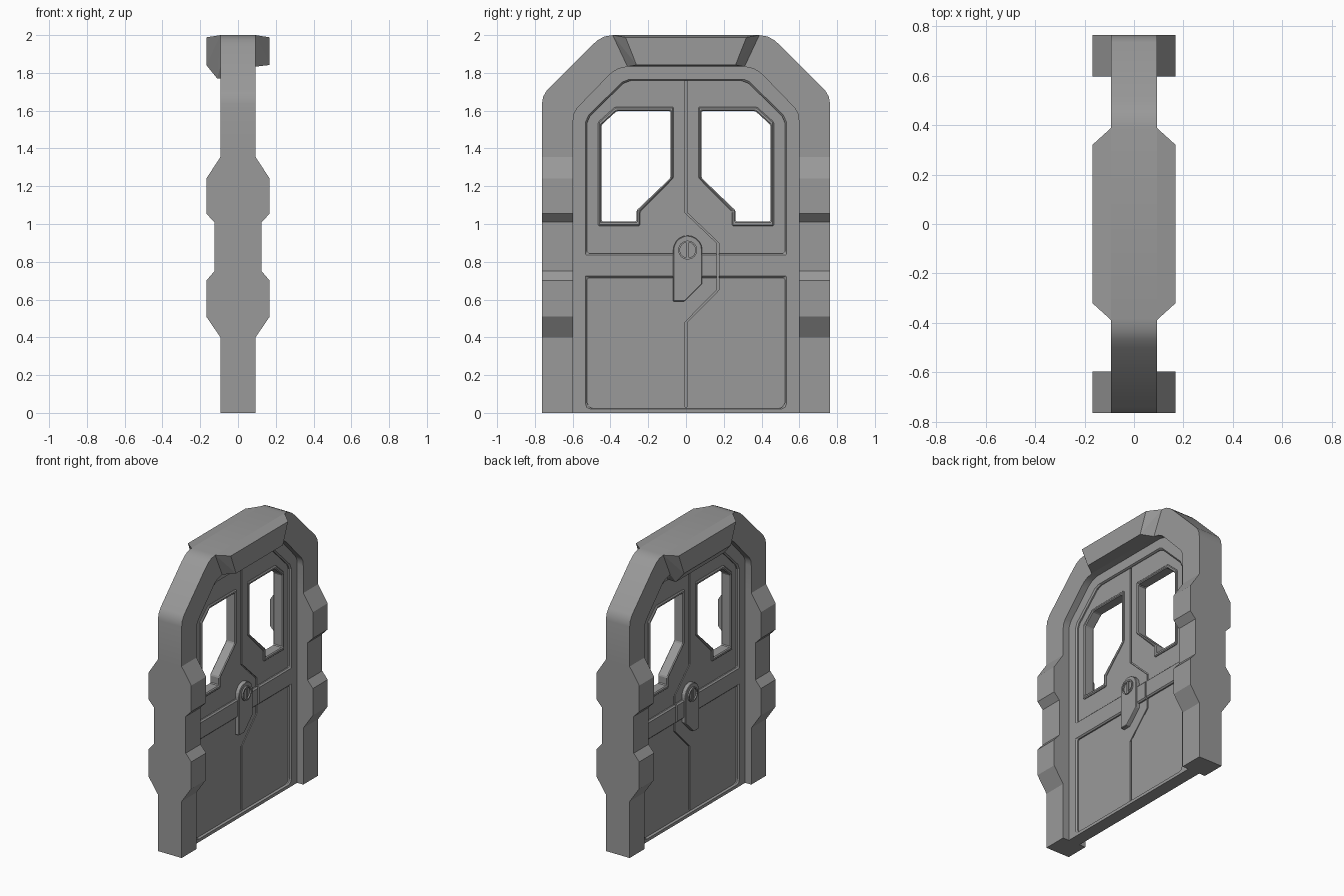
import bpy, bmesh
from math import pi, sin, cos
from mathutils import Euler, Vector

if "Cube" in bpy.data.objects:
    bpy.data.objects.remove(bpy.data.objects["Cube"])

ACROSS_X = (pi / 2, 0, pi / 2)   # outline in YZ, thickness along x
ACROSS_Y = (pi / 2, 0, 0)        # outline in XZ, thickness along y


def link(name, mesh):
    ob = bpy.data.objects.new(name, mesh)
    bpy.context.collection.objects.link(ob)
    return ob


def bake(ob):
    """Replace an object's mesh with its modified result."""
    bpy.context.view_layer.update()
    dg = bpy.context.evaluated_depsgraph_get()
    mesh = bpy.data.meshes.new_from_object(ob.evaluated_get(dg))
    ob.modifiers.clear()
    ob.data = mesh


def slab(name, loops, half, rot=ACROSS_X, centre=(0, 0, 0), bevel=0):
    """Filled outline (extra loops are holes) extruded by half each way."""
    cu = bpy.data.curves.new(name, 'CURVE')
    cu.dimensions, cu.fill_mode, cu.extrude = '2D', 'BOTH', half
    for loop in loops:
        sp = cu.splines.new('POLY')
        sp.points.add(len(loop) - 1)
        for p, (a, b) in zip(sp.points, loop):
            p.co = (a, b, 0, 1)
        sp.use_cyclic_u = True
    tmp = link(name + "_outline", cu)
    bpy.context.view_layer.update()
    dg = bpy.context.evaluated_depsgraph_get()
    mesh = bpy.data.meshes.new_from_object(tmp.evaluated_get(dg))
    bpy.data.objects.remove(tmp)
    bm = bmesh.new()
    bm.from_mesh(mesh)
    bmesh.ops.remove_doubles(bm, verts=bm.verts, dist=1e-5)
    bmesh.ops.transform(bm, matrix=Euler(rot).to_matrix().to_4x4(), verts=bm.verts)
    bmesh.ops.translate(bm, vec=Vector(centre), verts=bm.verts)
    bmesh.ops.recalc_face_normals(bm, faces=bm.faces)
    for f in bm.faces:
        f.smooth = False
    bm.to_mesh(mesh)
    bm.free()
    ob = link(name, mesh)
    if bevel:
        m = ob.modifiers.new("bevel", 'BEVEL')
        m.width, m.segments, m.limit_method = bevel, 1, 'ANGLE'
        bake(ob)
    return ob


def hull(name, points):
    bm = bmesh.new()
    for p in points:
        bm.verts.new(p)
    bmesh.ops.convex_hull(bm, input=bm.verts)
    bmesh.ops.dissolve_limit(bm, angle_limit=0.01, verts=bm.verts, edges=bm.edges)
    bmesh.ops.recalc_face_normals(bm, faces=bm.faces)
    mesh = bpy.data.meshes.new(name)
    bm.to_mesh(mesh)
    bm.free()
    return link(name, mesh)


def sym(half):
    """Mirror a half outline into a full one."""
    return half + [(-a, b) for a, b in reversed(half)]


def flip(loop):
    return [(-a, b) for a, b in loop]


def circle(y, z, r, n=24):
    return [(y + r * cos(2 * pi * i / n), z + r * sin(2 * pi * i / n)) for i in range(n)]


# Arch around the top, softly rounded at its bends
outer = [(.763, 1.355), (.763, 1.635), (.756, 1.675), (.735, 1.71), (.50, 1.945),
         (.465, 1.975), (.43, 1.993), (.385, 2)]
inner = [(.597, 1.355), (.597, 1.55), (.592, 1.585), (.575, 1.615), (.415, 1.78),
         (.39, 1.803), (.355, 1.823), (.31, 1.833)]
arch = slab("frame_arch", [sym(outer) + flip(inner) + inner[::-1]], .093)

# Side columns with stepped bulges
column = [(.093, 0), (.093, .4), (.168, .51), (.168, .70), (.125, .75),
          (.125, 1.01), (.168, 1.055), (.168, 1.24), (.093, 1.355)]
for s, side in ((-1, "left"), (1, "right")):
    slab("frame_column_" + side, [sym(column)], .083, ACROSS_Y, (0, s * .68, 0))

# Lintel blocks, the rear one reaching lower
block = [(.093, .388, 2), (.093, .31, 1.833), (.168, .32, 1.988), (.168, .262, 1.842)]
lip = [(-.11, .27, 1.77), (-.045, .27, 1.77)]
hull("lintel_front", [(x, s * y, z) for x, y, z in block for s in (-1, 1)])
hull("lintel_back", [(x, s * y, z) for x, y, z in [(-x, y, z) for x, y, z in block] + lip
                     for s in (-1, 1)])

# Window outlines
rim_out = [(.465, .99), (.465, 1.54), (.375, 1.62), (.065, 1.62), (.065, 1.245), (.243, 1.065), (.243, .99)]
opening = [(.447, 1.014), (.447, 1.525), (.367, 1.598), (.083, 1.598), (.083, 1.243), (.262, 1.072), (.262, 1.014)]
middle = [((a + c) / 2, (b + d) / 2) for (a, b), (c, d) in zip(rim_out, opening)]

# Door leaves, rails and window rims
door_outline = sym([(.61, 0)] + [(a + .013, b + .013) for a, b in inner[1:]])
upper = sym([(.523, .845), (.523, 1.537), (.508, 1.572), (.332, 1.744), (.288, 1.761)])
lower = sym([(.495, .024), (.515, .033), (.523, .054), (.523, .715)])
leaves = slab("door_leaves", [door_outline, middle, flip(middle)], .027)
rails = slab("door_rails", [door_outline, upper, lower], .045, bevel=.009)
for v in rails.data.vertices:      # keep the bottom edge square
    if v.co.z < .011:
        v.co.z = 0
        v.co.x = .045 if v.co.x > 0 else -.045
bm = bmesh.new()
bm.from_mesh(rails.data)
bmesh.ops.remove_doubles(bm, verts=bm.verts, dist=1e-5)
bm.to_mesh(rails.data)
bm.free()
slab("window_rim_right", [rim_out, opening], .038, bevel=.006)
slab("window_rim_left", [flip(rim_out), flip(opening)], .038, bevel=.006)

# Zigzag seam between the leaves, cut into both faces
seam = [(0, 1.76), (0, 1.06), (.168, .90), (.168, .65), (0, .48), (0, .03)]
strip = [(a - .006, b) for a, b in seam] + [(a + .006, b) for a, b in reversed(seam)]
for s in (-1, 1):
    cutter = slab("seam_cutter", [strip], .04, centre=(s * .057, 0, 0))
    cutter.hide_render = True
    for ob in (leaves, rails):
        m = ob.modifiers.new("seam", 'BOOLEAN')
        m.operation, m.object, m.solver = 'DIFFERENCE', cutter, 'EXACT'
        bake(ob)
    bpy.data.objects.remove(cutter)

# Lock plate with ring and turn bar, through both faces
cy, cz, r = .009, .862, .077
plate = [(cy + r * cos(pi * i / 10), cz + r * sin(pi * i / 10)) for i in range(11)]
plate += [(cy - r, .59), (-.01, .59), (cy + r, .685)]
slab("lock_plate", [plate], .056, bevel=.01)
slab("lock_ring", [circle(cy, cz, .05), circle(cy, cz, .041)], .066)
slab("lock_bar", [[(cy - .008, cz - .042), (cy + .008, cz - .042),
                   (cy + .008, cz + .042), (cy - .008, cz + .042)]], .064)

# Dark grey finish, arch smoothed across its bends
grey = bpy.data.materials.new("dark_grey")
grey.diffuse_color = (.32, .32, .32, 1)
grey.use_nodes = True
grey.node_tree.nodes["Principled BSDF"].inputs["Base Color"].default_value = grey.diffuse_color
for ob in bpy.context.collection.objects:
    ob.data.materials.clear()
    ob.data.materials.append(grey)
bpy.ops.object.select_all(action='DESELECT')
arch.select_set(True)
bpy.context.view_layer.objects.active = arch
bpy.ops.object.shade_smooth_by_angle(angle=.6)
